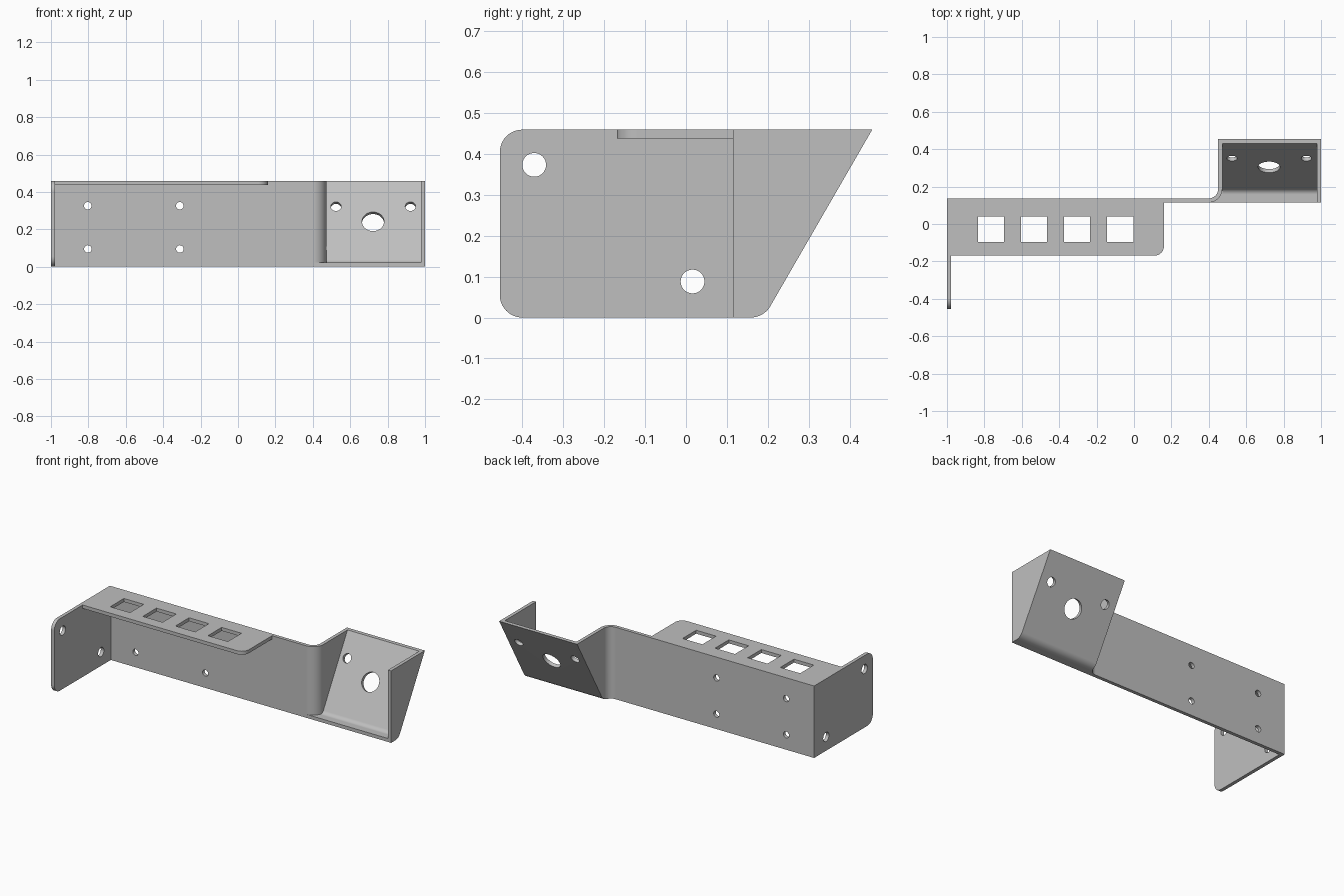
import bpy, bmesh, math
from mathutils import Vector

if "Cube" in bpy.data.objects:
    bpy.data.objects.remove(bpy.data.objects["Cube"])

T = 0.022                 # sheet thickness
H = 0.459                 # overall height
BACK, FRONT = 0.137, 0.115  # faces of the back wall
TILT = math.tan(math.radians(30))
FOOT = 0.19               # where the sloped face would meet the ground
SLOPE_T = T / math.cos(math.radians(30))

metal = bpy.data.materials.new("grey metal")
grey = (0.52, 0.52, 0.52, 1)
metal.diffuse_color = grey
metal.use_nodes = True
metal.node_tree.nodes["Principled BSDF"].inputs["Base Color"].default_value = grey


def rounded(points, steps=10):
    """Outline whose corners (u, v, radius) are replaced with arcs."""
    out = []
    for i, (u, v, *r) in enumerate(points):
        p = Vector((u, v))
        if not r:
            out.append(p)
            continue
        a = (Vector(points[i - 1][:2]) - p).normalized()
        b = (Vector(points[(i + 1) % len(points)][:2]) - p).normalized()
        half = a.angle(b) / 2
        centre = p + (a + b).normalized() * r[0] / math.sin(half)
        reach = r[0] / math.tan(half)
        start, end = p + a * reach - centre, p + b * reach - centre
        sweep = start.angle_signed(end)
        for s in range(steps + 1):
            t = -sweep * s / steps
            c, n = math.cos(t), math.sin(t)
            out.append(centre + Vector((start.x * c - start.y * n,
                                        start.x * n + start.y * c)))
    return out


def extrude(name, points, axis, low, high):
    """Prism from an outline, running along x, y or z."""
    place = {"x": lambda u, v, w: (w, u, v),
             "y": lambda u, v, w: (u, w, v),
             "z": lambda u, v, w: (u, v, w)}[axis]
    bm = bmesh.new()
    base = bm.faces.new([bm.verts.new(place(u, v, low)) for u, v in rounded(points)])
    top = bmesh.ops.extrude_face_region(bm, geom=[base])["geom"]
    shift = Vector(place(0, 0, high - low))
    bmesh.ops.translate(bm, vec=shift, verts=[g for g in top if isinstance(g, bmesh.types.BMVert)])
    bmesh.ops.recalc_face_normals(bm, faces=bm.faces)
    mesh = bpy.data.meshes.new(name)
    bm.to_mesh(mesh)
    bm.free()
    mesh.materials.append(metal)
    obj = bpy.data.objects.new(name, mesh)
    bpy.context.collection.objects.link(obj)
    return obj


def cut(obj, cutter):
    mod = obj.modifiers.new("cut", "BOOLEAN")
    mod.operation, mod.solver, mod.object = "DIFFERENCE", "EXACT", cutter
    bpy.context.view_layer.objects.active = obj
    bpy.ops.object.modifier_apply(modifier=mod.name)
    bpy.data.objects.remove(cutter)


def drill(obj, centre, direction, radius):
    bpy.ops.mesh.primitive_cylinder_add(
        vertices=40, radius=radius, depth=0.12, location=centre,
        rotation=Vector(direction).to_track_quat("Z", "Y").to_euler())
    cutter = bpy.context.object
    cutter.data.materials.append(metal)
    cut(obj, cutter)


def slope_cutter():
    """Everything behind and below the sloped face."""
    return extrude("slope_cutter", [
        (0.1, -0.2), (0.1, 0), (FOOT, 0, 0.055), (FOOT + TILT * 0.7, 0.7),
        (0.9, 0.7), (0.9, -0.2)], "x", 0.2, 1.2)


# End plate with two rounded front corners and two holes
end_plate = extrude("end_plate", [
    (-0.455, 0, 0.055), (BACK, 0), (BACK, H), (-0.455, H, 0.055)], "x", -1, T - 1)
for y, z in ((-0.371, 0.373), (0.016, 0.088)):
    drill(end_plate, (T / 2 - 1, y, z), (1, 0, 0), 0.029)

# Back wall that bends backwards into the inner side of the tray
bend = 0.45
back_wall = extrude("back_wall", [
    (T - 1, FRONT), (bend + T, FRONT, 0.05 + T), (bend + T, 0.6),
    (bend, 0.6), (bend, BACK, 0.05), (T - 1, BACK)], "z", 0, H)
cut(back_wall, slope_cutter())
for x in (-0.803, -0.311):
    for z in (0.095, 0.326):
        drill(back_wall, (x, (FRONT + BACK) / 2, z), (0, 1, 0), 0.02)

# Top flange with a row of square openings
top_flange = extrude("top_flange", [
    (T - 1, -0.169), (0.16, -0.169, 0.05), (0.16, FRONT), (T - 1, FRONT)], "z", H - T, H)
for x in (-0.764, -0.534, -0.304, -0.074):
    s = 0.07
    cut(top_flange, extrude("square_cutter", [
        (x - s, -0.097), (x + s, -0.097), (x + s, 0.041), (x - s, 0.041)], "z", H - 0.1, H + 0.1))

# Tray floor bending up into the sloped face, with three holes
inner = FOOT - SLOPE_T
tray = extrude("sloped_tray", [
    (FRONT, 0), (FOOT, 0, 0.055), (FOOT + TILT * H, H),
    (inner + TILT * H, H), (inner + TILT * T, T, 0.055 - T), (FRONT, T)],
    "x", bend + T, 1 - T)
for x, z, radius in ((0.722, 0.236, 0.059), (0.524, 0.317, 0.028), (0.922, 0.317, 0.028)):
    drill(tray, (x, FOOT - SLOPE_T / 2 + TILT * z, z), (0, 1, -TILT), radius)

# Floor piece filling the corner under the bend
arc = rounded([(0.3, FRONT), (bend + T, FRONT, 0.05 + T), (bend + T, 0.5)])[1:-1]
floor_corner = extrude("floor_corner", [tuple(p) for p in arc] + [(bend + T, FRONT)], "z", 0, T)
cut(floor_corner, slope_cutter())

# Outer side wall of the tray
side_wall = extrude("side_wall", [
    (FRONT, 0), (FOOT, 0, 0.055), (FOOT + TILT * H, H), (FRONT, H)], "x", 1 - T, 1)

# Smooth the bends and keep the flat sheets flat
parts = (end_plate, back_wall, top_flange, tray, floor_corner, side_wall)
bpy.ops.object.select_all(action="DESELECT")
for part in parts:
    part.select_set(True)
bpy.context.view_layer.objects.active = back_wall
bpy.ops.object.shade_smooth_by_angle(angle=math.radians(30))
for part in parts:
    part.modifiers.new("flat_normals", "WEIGHTED_NORMAL").keep_sharp = True
